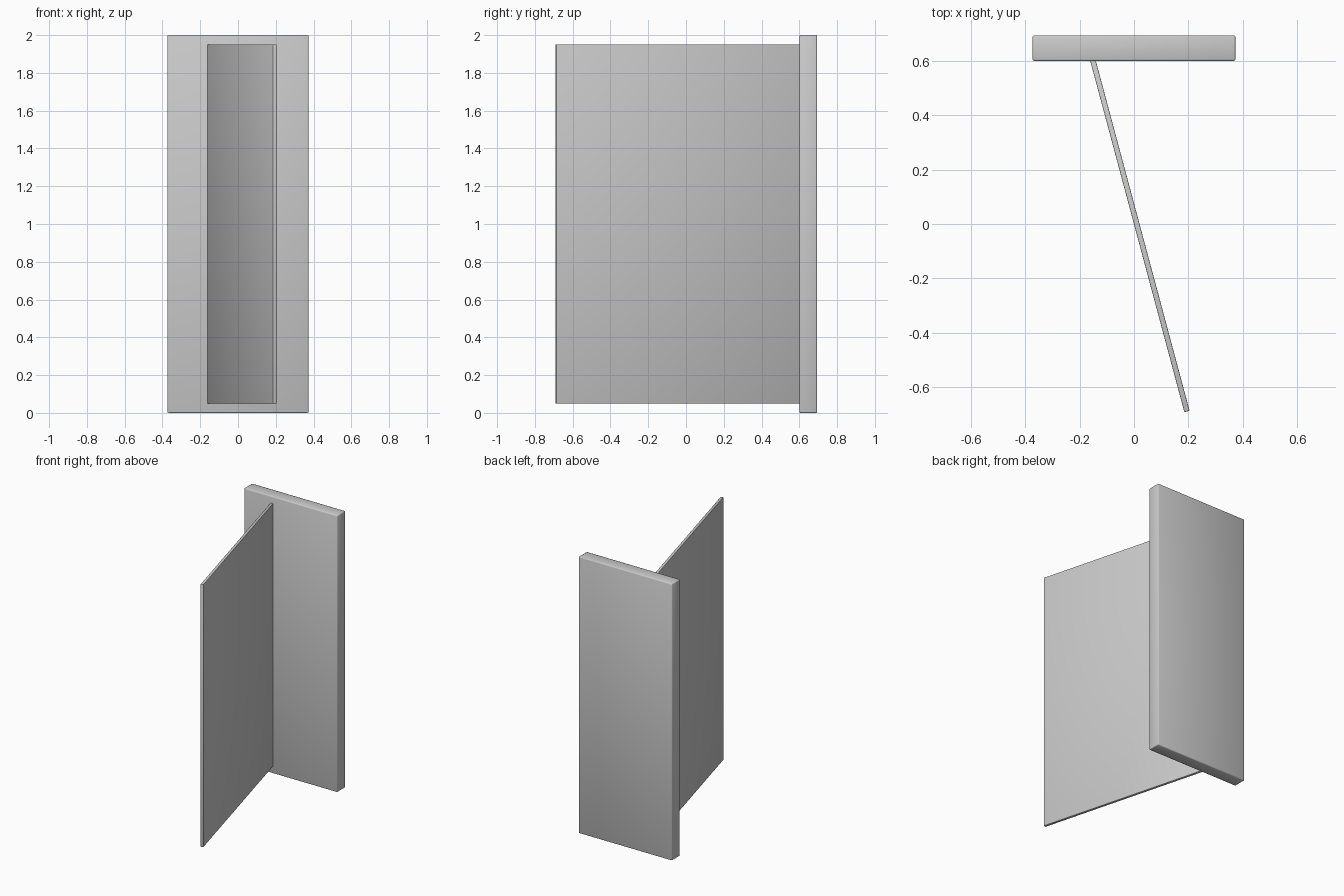
import bpy
import math

if "Cube" in bpy.data.objects:
    bpy.data.objects.remove(bpy.data.objects["Cube"])

grey = bpy.data.materials.new("plain_grey")
grey.diffuse_color = (0.6, 0.6, 0.6, 1)
grey.use_nodes = True
grey.node_tree.nodes["Principled BSDF"].inputs["Base Color"].default_value = grey.diffuse_color


def board(name, size, centre, turn=0.0, bevel=0.005):
    """Upright board with slightly softened, smooth-shaded edges."""
    bpy.ops.mesh.primitive_cube_add(size=1, location=centre)
    ob = bpy.context.object
    ob.name = name
    ob.scale = size
    bpy.ops.object.transform_apply(location=False, rotation=False, scale=True)
    ob.rotation_euler.z = turn
    mod = ob.modifiers.new("soft_edges", 'BEVEL')
    mod.width = bevel
    mod.segments = 2
    ob.data.materials.append(grey)
    bpy.ops.object.shade_smooth()
    return ob


# Thick upright board at the back
board("back_board", (0.746, 0.094, 2.0), (0, 0.647, 1.0), bevel=0.006)

# Thin panel meeting the back board at a slant
length, tilt = 1.35, math.radians(15)
front_x, front_y = 0.195, -0.69
board("slanted_panel", (0.02, length, 1.9),
      (front_x - math.sin(tilt) * length / 2,
       front_y + math.cos(tilt) * length / 2, 1.0),
      turn=tilt, bevel=0.003)
